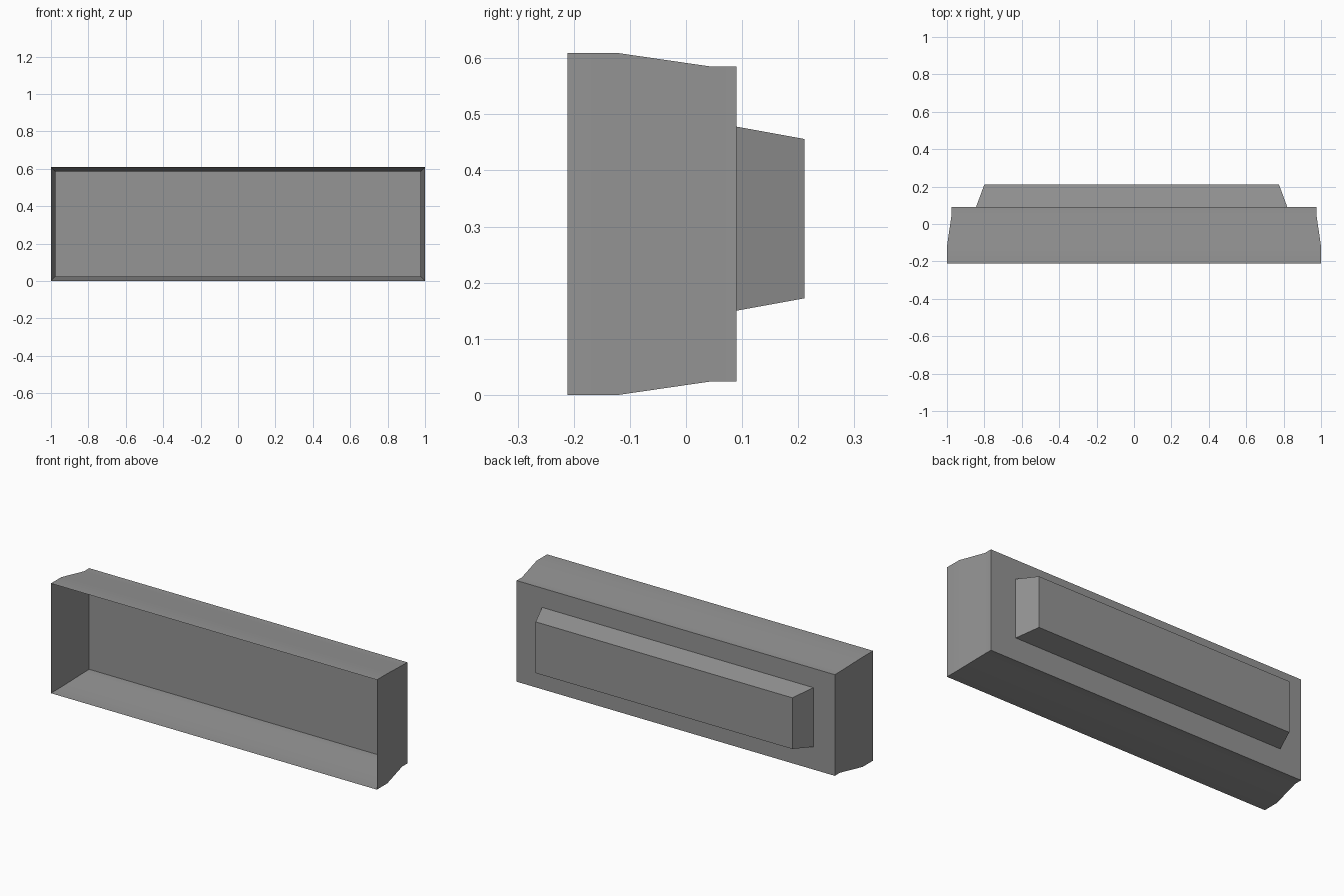
import bpy, bmesh

if "Cube" in bpy.data.objects:
    bpy.data.objects.remove(bpy.data.objects["Cube"])

grey = bpy.data.materials.new("mid grey")
grey.diffuse_color = (0.30, 0.30, 0.30, 1)
grey.use_nodes = True
grey.node_tree.nodes["Principled BSDF"].inputs["Base Color"].default_value = grey.diffuse_color


def loft(name, sections):
    """Skin rectangles (y, x0, x1, z0, z1) from front to back and cap the back end."""
    bm = bmesh.new()
    rings = []
    for y, x0, x1, z0, z1 in sections:
        rings.append([bm.verts.new((x, y, z))
                      for x, z in ((x0, z0), (x1, z0), (x1, z1), (x0, z1))])
    for a, b in zip(rings, rings[1:]):
        for i in range(4):
            j = (i + 1) % 4
            bm.faces.new((a[i], a[j], b[j], b[i]))
    bm.faces.new(rings[-1][::-1])          # back panel, facing +y
    me = bpy.data.meshes.new(name)
    bm.to_mesh(me)
    bm.free()
    me.materials.append(grey)
    ob = bpy.data.objects.new(name, me)
    bpy.context.collection.objects.link(ob)
    bpy.ops.object.select_all(action='DESELECT')
    bpy.context.view_layer.objects.active = ob
    ob.select_set(True)
    bpy.ops.object.shade_smooth_by_angle(angle=0.52)
    return ob


# Open-fronted thin shell: straight rim, slight taper, straight back
H, T = 0.609, 0.024
loft("open_box_shell", [
    (-0.211, -1, 1, 0, H),
    (-0.12, -1, 1, 0, H),
    (0.045, -1 + T, 1 - T, T, H - T),
    (0.09, -1 + T, 1 - T, T, H - T),
])

# Raised tapered block on the back panel
loft("back_block", [
    (0.09, -0.845, 0.82, 0.15, 0.478),
    (0.211, -0.80, 0.775, 0.172, 0.456),
])
